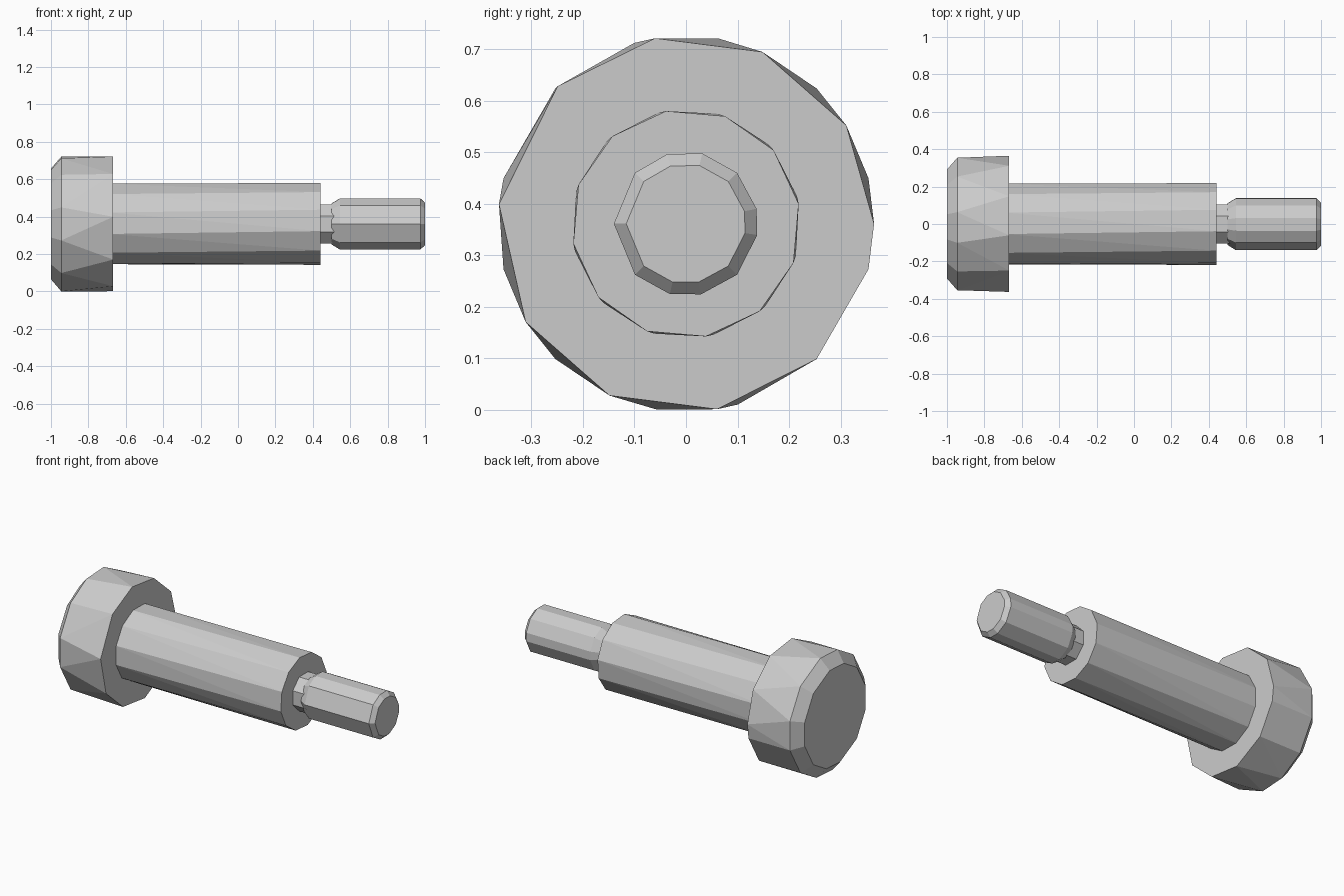
import bpy, bmesh
from math import cos, sin, radians

if "Cube" in bpy.data.objects:
    bpy.data.objects.remove(bpy.data.objects["Cube"])

AXIS_Z = 0.361

steel = bpy.data.materials.new("plain grey steel")
steel.use_nodes = True
GREY = (0.6, 0.6, 0.6, 1)
steel.diffuse_color = GREY
steel.node_tree.nodes["Principled BSDF"].inputs["Base Color"].default_value = GREY


def faceted_part(name, rings):
    """Convex faceted solid through rings of (x, radius, angles) around the x axis."""
    bm = bmesh.new()
    for x, radius, angles in rings:
        for a in map(radians, angles):
            bm.verts.new((x, radius * cos(a), AXIS_Z + radius * sin(a)))
    bmesh.ops.convex_hull(bm, input=bm.verts)
    bmesh.ops.dissolve_limit(bm, angle_limit=radians(0.5), verts=bm.verts, edges=bm.edges)
    bmesh.ops.recalc_face_normals(bm, faces=bm.faces)
    mesh = bpy.data.meshes.new(name)
    bm.to_mesh(mesh)
    bm.free()
    mesh.materials.append(steel)
    obj = bpy.data.objects.new(name, mesh)
    bpy.context.collection.objects.link(obj)
    return obj


def even(count, start):
    return [start + 360 * i / count for i in range(count)]


# Uneven corner angles of the head and thread rings
head_outer = [80, 46, 14, -14, -46, -74, -99, -134, -166, 166, 134, 106]
head_inner = [174, 133, 99.5, 66, 31.5, 0, -14, -46, -80.5, -114, -148.5]
thread = [180, 135, 105, 77, 45, 12, -9, -45, -78, -103, -135]

# Chamfered head
faceted_part("bolt_head", [(-1, 0.3, head_outer), (-0.945, 0.365, head_outer),
                           (-0.667, 0.365, head_inner)])

# Long plain shoulder, slightly twisted facets
faceted_part("shoulder", [(-0.69, 0.222, even(12, 14)), (0.44, 0.222, even(12, 10))])

# Undercut neck
faceted_part("neck", [(0.42, 0.112, even(8, 22.5)), (0.52, 0.112, even(8, 22.5))])

# Threaded tip with a chamfer at each end
faceted_part("threaded_tip", [(0.5, 0.112, thread), (0.545, 0.14, thread),
                              (0.975, 0.14, thread), (1, 0.116, thread)])
